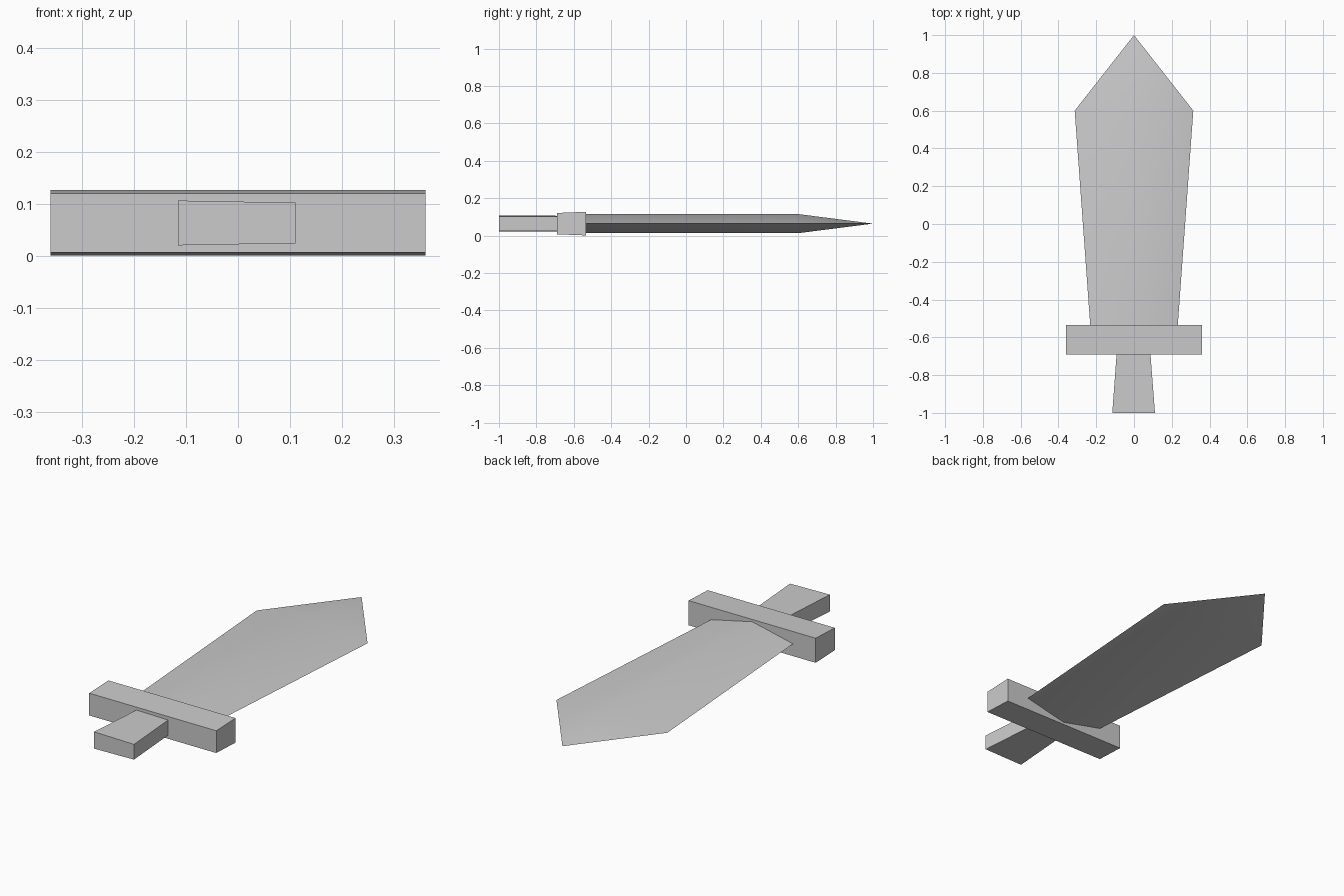
import bpy
import bmesh

cube = bpy.data.objects.get("Cube")
if cube:
    bpy.data.objects.remove(cube, do_unlink=True)

MID = 0.064  # height of the sword's centre plane

grey = bpy.data.materials.new("plain_grey")
grey.use_nodes = True
colour = (0.6, 0.6, 0.6, 1)
grey.diffuse_color = colour
grey.node_tree.nodes["Principled BSDF"].inputs["Base Color"].default_value = colour


def loft(name, sections, smooth=False):
    """Join equal-sized rings of points along y; a one-point ring is a tip."""
    bm = bmesh.new()
    rings = [[bm.verts.new(p) for p in ring] for ring in sections]
    for a, b in zip(rings, rings[1:]):
        n = len(a)
        for i in range(n):
            j = (i + 1) % n
            if len(b) == 1:
                bm.faces.new((a[i], a[j], b[0]))
            else:
                bm.faces.new((a[i], a[j], b[j], b[i]))
    for ring in (rings[0], rings[-1]):
        if len(ring) > 2:
            bm.faces.new(ring)
    bmesh.ops.recalc_face_normals(bm, faces=bm.faces)
    mesh = bpy.data.meshes.new(name)
    bm.to_mesh(mesh)
    bm.free()
    mesh.materials.append(grey)
    obj = bpy.data.objects.new(name, mesh)
    bpy.context.collection.objects.link(obj)
    if smooth:
        bpy.ops.object.select_all(action="DESELECT")
        obj.select_set(True)
        bpy.context.view_layer.objects.active = obj
        bpy.ops.object.shade_smooth_by_angle()
    return obj


def box_ring(y, left, right, half_left, half_right):
    return [(left, y, MID - half_left), (right, y, MID - half_right),
            (right, y, MID + half_right), (left, y, MID + half_left)]


def diamond_ring(y, half_width, half_height):
    return [(-half_width, y, MID), (0, y, MID - half_height),
            (half_width, y, MID), (0, y, MID + half_height)]


# Blade: diamond section widening towards the shoulders, then a point
loft("blade", [diamond_ring(-0.56, 0.23, 0.051),
               diamond_ring(0.6, 0.314, 0.051),
               [(0, 1, MID)]], smooth=True)

# Crossguard: bar slightly thicker on the blade side
loft("crossguard", [box_ring(-0.69, -0.36, 0.36, 0.057, 0.057),
                    box_ring(-0.535, -0.36, 0.36, 0.063, 0.063)])

# Handle: flat grip flaring towards its end
loft("handle", [box_ring(-1, -0.115, 0.111, 0.043, 0.039),
                box_ring(-0.66, -0.09, 0.085, 0.042, 0.039)])
